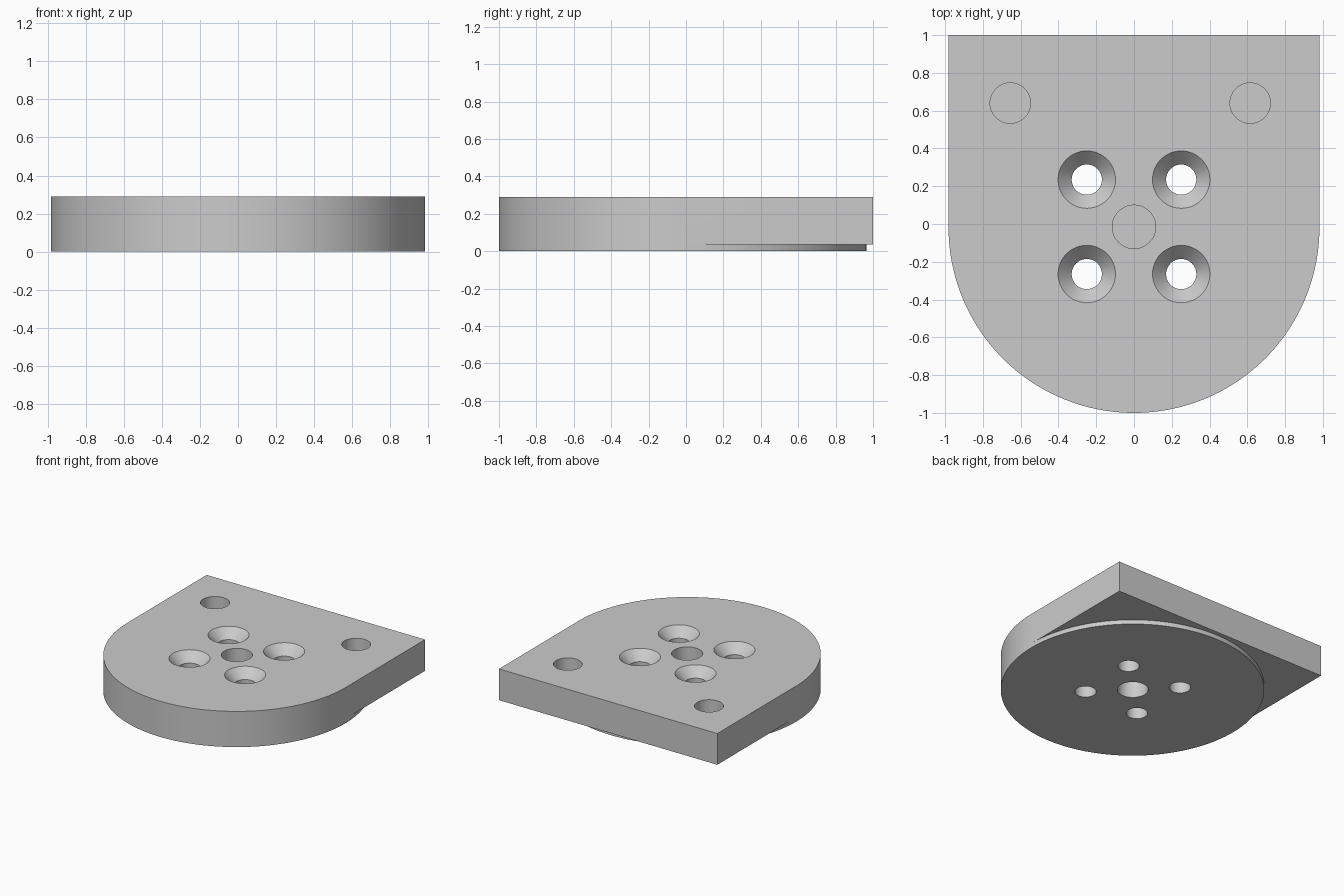
import bpy
import bmesh
import math

if "Cube" in bpy.data.objects:
    bpy.data.objects.remove(bpy.data.objects["Cube"])

R, CY = 0.982, -0.018      # round end radius and centre
TOP, STEP = 0.29, 0.036    # full height and relief height
SEG = 96


def make_object(name, bm):
    bmesh.ops.recalc_face_normals(bm, faces=bm.faces)
    mesh = bpy.data.meshes.new(name)
    bm.to_mesh(mesh)
    bm.free()
    obj = bpy.data.objects.new(name, mesh)
    bpy.context.collection.objects.link(obj)
    return obj


def arc(start, end):
    angles = [start + (end - start) * i / SEG for i in range(SEG + 1)]
    return [(R * math.cos(a), CY + R * math.sin(a)) for a in angles]


def prism(name, outline, z0, z1):
    bm = bmesh.new()
    face = bm.faces.new([bm.verts.new((x, y, z0)) for x, y in outline])
    new = bmesh.ops.extrude_face_region(bm, geom=[face])["geom"]
    verts = [v for v in new if isinstance(v, bmesh.types.BMVert)]
    bmesh.ops.translate(bm, verts=verts, vec=(0, 0, z1 - z0))
    return make_object(name, bm)


def turned(name, x, y, profile, seg=48):
    """Solid of revolution from (radius, z) pairs."""
    bm = bmesh.new()
    rings = [[bm.verts.new((x + r * math.cos(math.tau * i / seg),
                            y + r * math.sin(math.tau * i / seg), z))
              for i in range(seg)] for r, z in profile]
    for a, b in zip(rings, rings[1:]):
        for i in range(seg):
            j = (i + 1) % seg
            bm.faces.new((a[i], a[j], b[j], b[i]))
    bm.faces.new(rings[0])
    bm.faces.new(rings[-1])
    return make_object(name, bm)


# Base plate with one rounded end
plate = prism("base_plate", arc(math.pi, math.tau) + [(R, 1), (-R, 1)], 0, TOP)

# Relief under the square end, leaving a round foot
cutters = [prism("foot_relief_cutter",
                 arc(math.pi, 0) + [(1.2, CY), (1.2, 1.2), (-1.2, 1.2), (-1.2, CY)],
                 -0.1, STEP)]

# Four countersunk through holes
for x in (-0.25, 0.25):
    for y in (-0.265, 0.235):
        cutters.append(turned("screw_hole_cutter", x, y,
                              [(0.08, -0.1), (0.08, TOP - 0.075), (0.152, TOP), (0.152, TOP + 0.1)]))

# Blind pockets: two at the rear, one above and one below the centre
for x in (-0.655, 0.615):
    cutters.append(turned("rear_pocket_cutter", x, 0.64, [(0.107, 0.1), (0.107, TOP + 0.1)]))
for name, z0, z1 in (("top", TOP - 0.12, TOP + 0.1), ("bottom", -0.1, 0.145)):
    cutters.append(turned(name + "_pocket_cutter", 0, -0.015, [(0.115, z0), (0.115, z1)]))

bpy.context.view_layer.objects.active = plate
plate.select_set(True)
for cutter in cutters:
    mod = plate.modifiers.new("cut", "BOOLEAN")
    mod.operation, mod.solver, mod.object = "DIFFERENCE", "EXACT", cutter
    bpy.ops.object.modifier_apply(modifier=mod.name)
    bpy.data.objects.remove(cutter)

# Plain grey material
grey = bpy.data.materials.new("light_grey")
grey.use_nodes = True
colour = (0.6, 0.6, 0.6, 1)
grey.diffuse_color = colour
grey.node_tree.nodes["Principled BSDF"].inputs["Base Color"].default_value = colour
plate.data.materials.clear()
plate.data.materials.append(grey)

bpy.ops.object.select_all(action="DESELECT")
plate.select_set(True)
bpy.ops.object.shade_smooth_by_angle(angle=math.radians(30))
